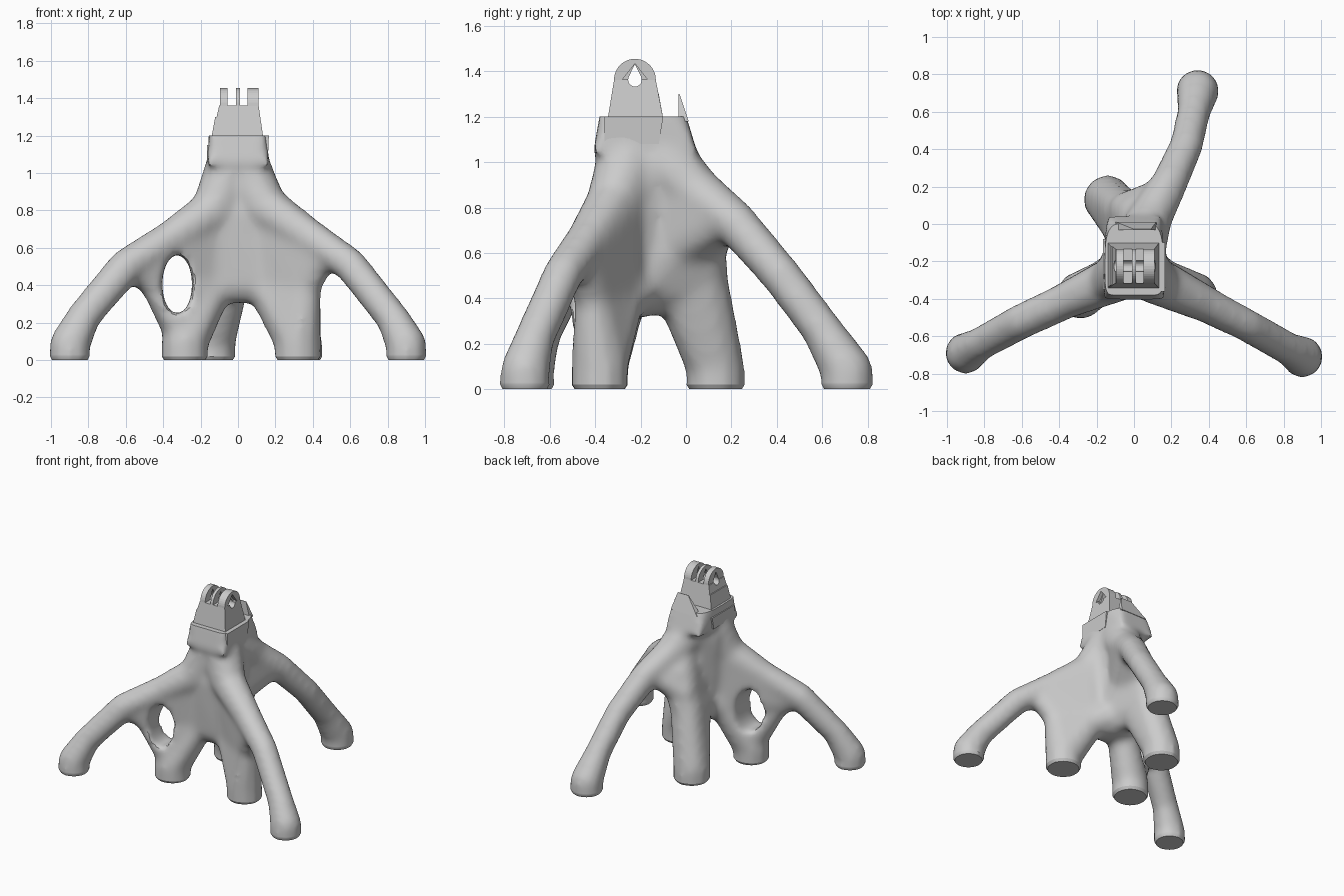
import bpy, bmesh, math
from mathutils import Vector

cube = bpy.data.objects.get("Cube")
if cube:
    bpy.data.objects.remove(cube, do_unlink=True)

GREY = (0.6, 0.6, 0.6, 1)
mat = bpy.data.materials.new("plain_grey")
mat.use_nodes = True
mat.diffuse_color = GREY
mat.node_tree.nodes["Principled BSDF"].inputs["Base Color"].default_value = GREY


def make_object(name, bm):
    bmesh.ops.recalc_face_normals(bm, faces=bm.faces)
    me = bpy.data.meshes.new(name)
    bm.to_mesh(me)
    bm.free()
    me.materials.append(mat)
    ob = bpy.data.objects.new(name, me)
    bpy.context.collection.objects.link(ob)
    return ob


def apply_modifiers(ob):
    bpy.context.view_layer.update()
    dg = bpy.context.evaluated_depsgraph_get()
    me = bpy.data.meshes.new_from_object(ob.evaluated_get(dg))
    ob.modifiers.clear()
    ob.data = me


def add_cut(ob, cutter):
    mod = ob.modifiers.new("cut", 'BOOLEAN')
    mod.operation = 'DIFFERENCE'
    mod.solver = 'EXACT'
    mod.object = cutter


def add_fuse(ob):
    mod = ob.modifiers.new("fuse", 'REMESH')
    mod.mode = 'VOXEL'
    mod.voxel_size = 0.02


def hull(bm, points):
    verts = [bm.verts.new(p) for p in points]
    bmesh.ops.convex_hull(bm, input=verts)
    loose = [v for v in verts if v.is_valid and not v.link_faces]
    bmesh.ops.delete(bm, geom=loose, context='VERTS')


def prism(name, outline, start, end, axis):
    """Extrude a closed outline (a, z) along x (axis 0) or y (axis 1)."""
    bm = bmesh.new()
    place = (lambda a, z: (start, a, z)) if axis == 0 else (lambda a, z: (a, start, z))
    face = bm.faces.new([bm.verts.new(place(a, z)) for a, z in outline])
    for v in bmesh.ops.extrude_face_region(bm, geom=[face])["geom"]:
        if isinstance(v, bmesh.types.BMVert):
            v.co[axis] = end
    return make_object(name, bm)


# Unit sphere directions shared by every rounded piece
tmp = bmesh.new()
bmesh.ops.create_icosphere(tmp, subdivisions=2, radius=1)
DIRS = [v.co.copy() for v in tmp.verts]
tmp.free()


def blob(bm, *balls):
    """Convex skin around a set of balls (x, y, z, radius)."""
    hull(bm, [Vector(b[:3]) + d * b[3] for b in balls for d in DIRS])


def limb(bm, balls):
    for a, b in zip(balls, balls[1:]):
        blob(bm, a, b)


# Neck, with a lip that rises at the back
bm = bmesh.new()
hull(bm, [(x * w, y, z) for x in (-1, 1)
          for w, y, z in ((0.15, -0.37, 1.26), (0.155, -0.12, 1.26), (0.11, -0.01, 1.24),
                          (0.165, -0.41, 1.04), (0.15, 0.05, 1.04))])
neck = (0, -0.2, 0.97, 0.18)
core = (0, -0.2, 0.47, 0.14)
blob(bm, neck, core)

# Long legs
left_leg = [(0.9, -0.71, -0.1, 0.112), (0.9, -0.71, 0.08, 0.112), (0.83, -0.67, 0.22, 0.092),
            (0.6, -0.54, 0.51, 0.092), (0.38, -0.43, 0.66, 0.1), (0.14, -0.32, 0.82, 0.125),
            (0.04, -0.25, 1.0, 0.15)]
right_leg = [(-0.9, -0.69, -0.1, 0.112), (-0.9, -0.69, 0.08, 0.112), (-0.82, -0.64, 0.24, 0.092),
             (-0.6, -0.52, 0.5, 0.098), (-0.36, -0.41, 0.65, 0.1), (-0.13, -0.31, 0.8, 0.125),
             (-0.04, -0.25, 1.0, 0.15)]
back_leg = [(0.34, 0.71, -0.1, 0.118), (0.34, 0.71, 0.08, 0.118), (0.32, 0.6, 0.26, 0.092),
            (0.28, 0.42, 0.5, 0.092), (0.19, 0.22, 0.73, 0.1), (0.09, 0.04, 0.87, 0.12),
            (0.03, -0.1, 1.0, 0.15)]
for leg in (left_leg, right_leg, back_leg):
    limb(bm, leg)

# Short legs lean in and meet under the core
left_foot = (0.32, -0.38, 0.1, 0.127)
right_foot = (-0.285, -0.38, 0.1, 0.13)
back_foot = (-0.14, 0.13, 0.1, 0.132)
for foot, top in ((left_foot, (0.15, -0.29, 0.4, 0.11)),
                  (right_foot, (-0.13, -0.28, 0.4, 0.11)),
                  (back_foot, (-0.05, -0.01, 0.46, 0.12))):
    x, y, z, r = foot
    blob(bm, foot, (x, y, -0.1, r))
    blob(bm, foot, top)
    blob(bm, top, core, (0, -0.22, 0.43, 0.12))

# Front web spans the two front legs
blob(bm, (0.13, -0.29, 0.8, 0.11), (-0.13, -0.29, 0.78, 0.11),
     (0.13, -0.29, 0.4, 0.1), (-0.11, -0.28, 0.4, 0.1))

# Left web
blob(bm, left_foot, (0.36, -0.41, 0.38, 0.085), (0.15, -0.29, 0.42, 0.1))
blob(bm, (0.36, -0.41, 0.4, 0.085), (0.45, -0.46, 0.55, 0.085),
     (0.38, -0.42, 0.64, 0.09), (0.14, -0.3, 0.8, 0.11), (0.13, -0.28, 0.42, 0.1))

# Right web
blob(bm, (-0.3, -0.38, 0.16, 0.105), (-0.45, -0.45, 0.4, 0.075), (-0.13, -0.29, 0.4, 0.1))
blob(bm, (-0.45, -0.45, 0.4, 0.075), (-0.54, -0.49, 0.48, 0.08), (-0.38, -0.42, 0.63, 0.09),
     (-0.14, -0.3, 0.78, 0.11), (-0.13, -0.28, 0.42, 0.1))

# Back web joins the short leg to the long one
blob(bm, back_foot, (-0.06, 0.07, 0.48, 0.12), (-0.04, -0.04, 0.48, 0.12))
blob(bm, (-0.06, 0.07, 0.48, 0.12), (0.03, 0.05, 0.74, 0.12), core)
blob(bm, (-0.03, 0.07, 0.62, 0.11), (0.15, 0.15, 0.75, 0.1), (0.06, -0.02, 0.88, 0.12),
     (0, -0.1, 0.6, 0.12))
body = make_object("tripod_body", bm)

# Oval opening through the right web, then soften everything
oval = [(-0.325 + 0.08 * math.cos(a), 0.405 + 0.16 * math.sin(a))
        for a in (math.tau * i / 32 for i in range(32))]
oval_cutter = prism("oval_cutter", oval, -0.8, -0.12, 1)
oval_cutter.hide_render = True
add_fuse(body)
add_cut(body, oval_cutter)
add_fuse(body)
smo = body.modifiers.new("soften", 'SMOOTH')
smo.factor = 0.5
smo.iterations = 12
apply_modifiers(body)
bpy.data.objects.remove(oval_cutter, do_unlink=True)

# Flat top and flat feet with a small chamfer
bm = bmesh.new()
bm.from_mesh(body.data)
for z, up in ((1.2, 1), (0.02, -1)):
    cut = bmesh.ops.bisect_plane(bm, geom=bm.verts[:] + bm.edges[:] + bm.faces[:],
                                 plane_co=(0, 0, z), plane_no=(0, 0, up), clear_outer=True)
    rim = [e for e in cut["geom_cut"] if isinstance(e, bmesh.types.BMEdge)]
    caps = bmesh.ops.holes_fill(bm, edges=rim, sides=0)["faces"]
for f in bmesh.ops.extrude_discrete_faces(bm, faces=caps)["faces"]:
    c = f.calc_center_median()
    for v in f.verts:
        v.co = c + (v.co - c) * 0.9
        v.co.z = 0
bmesh.ops.remove_doubles(bm, verts=bm.verts, dist=0.0005)
bmesh.ops.recalc_face_normals(bm, faces=bm.faces)
bm.to_mesh(body.data)
bm.free()


def frustum(name, low, high):
    """Block between two rectangles (x0, x1, y0, y1, z)."""
    bm = bmesh.new()
    hull(bm, [(x, y, r[4]) for r in (low, high) for x in r[:2] for y in r[2:4]])
    return make_object(name, bm)


# Tapered mount block, side shoulder, side ledges and the rear lip
block = frustum("mount_block", (-0.14, 0.135, -0.345, -0.1, 1.19), (-0.1, 0.11, -0.317, -0.133, 1.362))
frustum("side_shoulder", (-0.142, -0.1, -0.34, -0.1, 1.19), (-0.122, -0.09, -0.325, -0.12, 1.3))
frustum("right_ledge", (-0.165, -0.1, -0.35, -0.1, 1.06), (-0.165, -0.1, -0.35, -0.08, 1.15))
frustum("left_ledge", (0.1, 0.16, -0.36, -0.12, 1.08), (0.1, 0.165, -0.36, -0.1, 1.2))
frustum("rear_lip", (-0.1, 0.12, -0.032, 0.012, 1.18), (0, 0.09, -0.032, -0.028, 1.3))

# Three rounded prongs
CY, CZ, R = -0.225, 1.363, 0.092
arch = [(CY + R * math.cos(math.pi * i / 20), CZ + R * math.sin(math.pi * i / 20))
        for i in range(21)]
arch = [(CY + R, 1.35)] + arch + [(CY - R, 1.35)]
parts = [block]
for side, x0, x1 in (("right", -0.095, -0.055), ("middle", -0.01, 0.012), ("left", 0.05, 0.11)):
    parts.append(prism(side + "_prong", arch, x0, x1, 0))

# Teardrop bolt hole and a shallow triangular recess on the left side
drop = [(CY + 0.03 * math.cos(a), CZ + 0.03 * math.sin(a))
        for a in (math.radians(150 + 15 * i) for i in range(17))] + [(CY, 1.432)]
triangle = [(CY - 0.055, 1.364), (CY + 0.055, 1.364), (CY, 1.434)]
cutters = [prism("hole_cutter", drop, -0.3, 0.3, 0),
           prism("recess_cutter", triangle, 0.085, 0.3, 0)]
for cutter in cutters:
    cutter.hide_render = True
for ob in parts:
    for cutter in cutters:
        add_cut(ob, cutter)
    apply_modifiers(ob)
for cutter in cutters:
    bpy.data.objects.remove(cutter, do_unlink=True)

# Smooth shading on the body, crisp edges kept
bpy.ops.object.select_all(action='DESELECT')
body.select_set(True)
bpy.context.view_layer.objects.active = body
bpy.ops.object.shade_smooth_by_angle(angle=math.radians(30))
